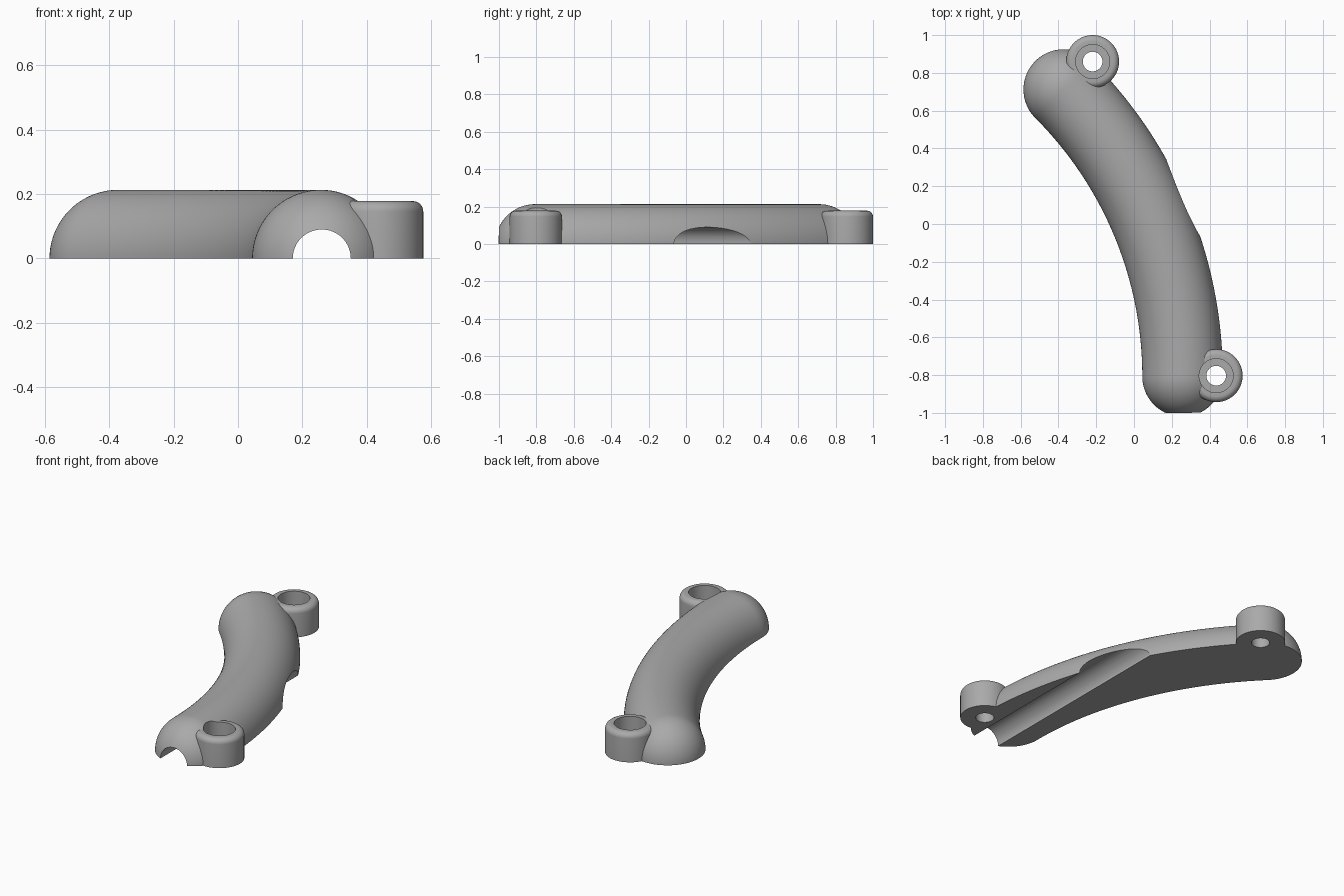
import bpy, bmesh
from math import sin, cos, pi, radians
from mathutils import Vector, Matrix

if "Cube" in bpy.data.objects:
    bpy.data.objects.remove(bpy.data.objects["Cube"])

# Main dimensions
BODY_R = 0.213
START = Vector((0.257, -0.807, 0))
BEND_R = 2.148
BEND = radians(45)
BOSSES = {"front_boss": (0.435, -0.803), "back_boss": (-0.219, 0.86)}
BOSS_R, BOSS_H, FILLET = 0.14, 0.178, 0.032
BORE_R, HOLE_R, BORE_FLOOR = 0.09, 0.052, 0.06

grey = bpy.data.materials.new("plain grey")
grey.use_nodes = True
colour = (0.4, 0.4, 0.4, 1)
grey.diffuse_color = colour
grey.node_tree.nodes["Principled BSDF"].inputs["Base Color"].default_value = colour


def finish(name, bm):
    bmesh.ops.recalc_face_normals(bm, faces=bm.faces)
    mesh = bpy.data.meshes.new(name)
    bm.to_mesh(mesh)
    bm.free()
    mesh.materials.append(grey)
    ob = bpy.data.objects.new(name, mesh)
    bpy.context.collection.objects.link(ob)
    return ob


def arc_frame(a):
    """Point, outward direction and forward direction on the bend."""
    out = Vector((cos(a), sin(a), 0))
    centre = START - Vector((BEND_R, 0, 0))
    return centre + out * BEND_R, out, Vector((-sin(a), cos(a), 0))


def curved_body(name, around=64, along=48, cap=24):
    """Half-round bar along an arc with quarter-sphere ends."""
    rings = []
    for i in range(1, cap):
        t = i / cap * pi / 2
        p, out, fwd = arc_frame(0)
        rings.append((p - fwd * BODY_R * cos(t), out, BODY_R * sin(t)))
    for i in range(along + 1):
        p, out, fwd = arc_frame(BEND * i / along)
        rings.append((p, out, BODY_R))
    for i in range(cap - 1, 0, -1):
        t = i / cap * pi / 2
        p, out, fwd = arc_frame(BEND)
        rings.append((p + fwd * BODY_R * cos(t), out, BODY_R * sin(t)))
    bm = bmesh.new()
    loops = []
    for p, out, r in rings:
        loop = []
        for k in range(around + 1):
            a = pi * k / around
            v = p + out * r * cos(a)
            v.z = 0 if k in (0, around) else r * sin(a)
            loop.append(bm.verts.new(v))
        loops.append(loop)
    n = around + 1
    for a, b in zip(loops, loops[1:]):
        for k in range(n):
            m = (k + 1) % n
            bm.faces.new((a[k], a[m], b[m], b[k]))
    for loop, angle, sign in ((loops[0], 0, -1), (loops[-1], BEND, 1)):
        p, out, fwd = arc_frame(angle)
        pole = bm.verts.new(p + fwd * BODY_R * sign)
        for k in range(n):
            bm.faces.new((loop[k], loop[(k + 1) % n], pole))
    return finish(name, bm)


def boss(name, x, y, steps=8, sides=64):
    """Round post with a rounded top edge, turned from a profile."""
    profile = [(BOSS_R, 0)]
    for i in range(steps + 1):
        a = pi / 2 * i / steps
        profile.append((BOSS_R - FILLET + FILLET * cos(a),
                        BOSS_H - FILLET + FILLET * sin(a)))
    bm = bmesh.new()
    loops = [[bm.verts.new((x + r * cos(2 * pi * k / sides),
                            y + r * sin(2 * pi * k / sides), z))
              for k in range(sides)] for r, z in profile]
    for a, b in zip(loops, loops[1:]):
        for k in range(sides):
            m = (k + 1) % sides
            bm.faces.new((a[k], a[m], b[m], b[k]))
    bm.faces.new(loops[0])
    bm.faces.new(loops[-1])
    return finish(name, bm)


def cylinder(name, radius, centre, length, tilt=0):
    bm = bmesh.new()
    bmesh.ops.create_cone(bm, cap_ends=True, segments=64, radius1=radius,
                          radius2=radius, depth=length,
                          matrix=Matrix.Translation(centre) @ Matrix.Rotation(tilt, 4, 'X'))
    ob = finish(name, bm)
    ob.hide_render = True
    return ob


def combine(target, tool, operation):
    mod = target.modifiers.new(tool.name, 'BOOLEAN')
    mod.operation = operation
    mod.solver = 'EXACT'
    mod.object = tool
    bpy.context.view_layer.objects.active = target
    bpy.ops.object.modifier_apply(modifier=mod.name)
    bpy.data.objects.remove(tool)


# Curved grip with the two screw bosses merged in
body = curved_body("curved_handle")
for name, (x, y) in BOSSES.items():
    combine(body, boss(name, x, y), 'UNION')

# Counterbored screw holes
for name, (x, y) in BOSSES.items():
    combine(body, cylinder(name + "_bore", BORE_R, (x, y, BORE_FLOOR + 0.2), 0.4), 'DIFFERENCE')
    combine(body, cylinder(name + "_hole", HOLE_R, (x, y, 0), 0.6), 'DIFFERENCE')

# Straight round channel along the underside
combine(body, cylinder("channel", 0.09, (0.26, 0, 0), 3, pi / 2), 'DIFFERENCE')

# Smooth shading with crisp edges
bpy.ops.object.select_all(action='DESELECT')
body.select_set(True)
bpy.context.view_layer.objects.active = body
bpy.ops.object.shade_smooth_by_angle(angle=radians(30))
